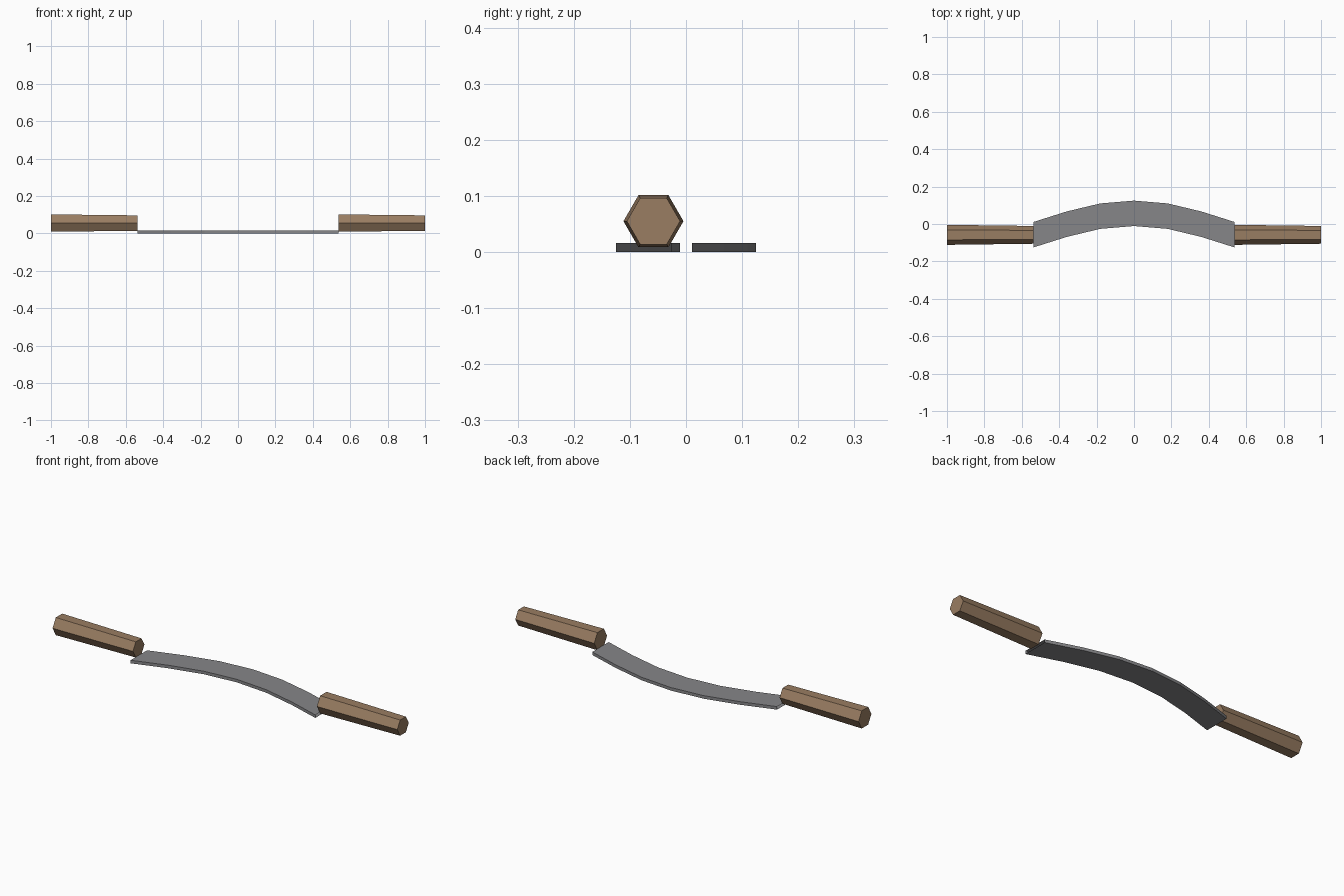
import bpy, bmesh
from math import pi
from mathutils import Matrix, Vector

cube = bpy.data.objects.get("Cube")
if cube:
    bpy.data.objects.remove(cube, do_unlink=True)


def make_material(name, rgb):
    mat = bpy.data.materials.new(name)
    mat.use_nodes = True
    mat.diffuse_color = (*rgb, 1)
    mat.node_tree.nodes["Principled BSDF"].inputs["Base Color"].default_value = (*rgb, 1)
    return mat


def add_object(name, bm, mat):
    mesh = bpy.data.meshes.new(name)
    bm.to_mesh(mesh)
    bm.free()
    mesh.materials.append(mat)
    obj = bpy.data.objects.new(name, mesh)
    bpy.context.collection.objects.link(obj)
    return obj


steel = make_material("steel grey", (0.24, 0.24, 0.25))
wood = make_material("wood brown", (0.32, 0.205, 0.122))

# Curved blade: a bent strip with top, bottom and long edges, open where the handles meet it
BLADE_END, THICK, WIDTH = 0.537, 0.016, 0.136
half = [(0.18, 0.11), (0.36, 0.067), (BLADE_END, 0.011)]
back_edge = [(-x, y) for x, y in reversed(half)] + [(0, 0.125)] + half

bm = bmesh.new()
rings = [[bm.verts.new(p) for p in ((x, y - WIDTH, 0), (x, y, 0),
                                    (x, y, THICK), (x, y - WIDTH, THICK))]
         for x, y in back_edge]
for a, b in zip(rings, rings[1:]):
    for i in range(4):
        j = (i + 1) % 4
        bm.faces.new((a[i], a[j], b[j], b[i]))
bmesh.ops.recalc_face_normals(bm, faces=bm.faces)
add_object("blade", bm, steel)

# Six-sided handles, both tapering towards +x
length = 1 - BLADE_END
for name, side in (("left_handle", 1), ("right_handle", -1)):
    centre = Vector((side * (1 + BLADE_END) / 2, -0.058, 0.055))
    bm = bmesh.new()
    bmesh.ops.create_cone(
        bm, cap_ends=True, segments=6, radius1=0.0535, radius2=0.0475, depth=length,
        matrix=Matrix.Translation(centre) @ Matrix.Rotation(pi / 2, 4, "Y"))
    # Turn the hexagon so that a flat side faces up
    top = max(v.co.z for v in bm.verts)
    if sum(v.co.z > top - 0.001 for v in bm.verts) < 2:
        bmesh.ops.rotate(bm, verts=bm.verts, cent=centre,
                         matrix=Matrix.Rotation(pi / 6, 3, "X"))
    add_object(name, bm, wood)
